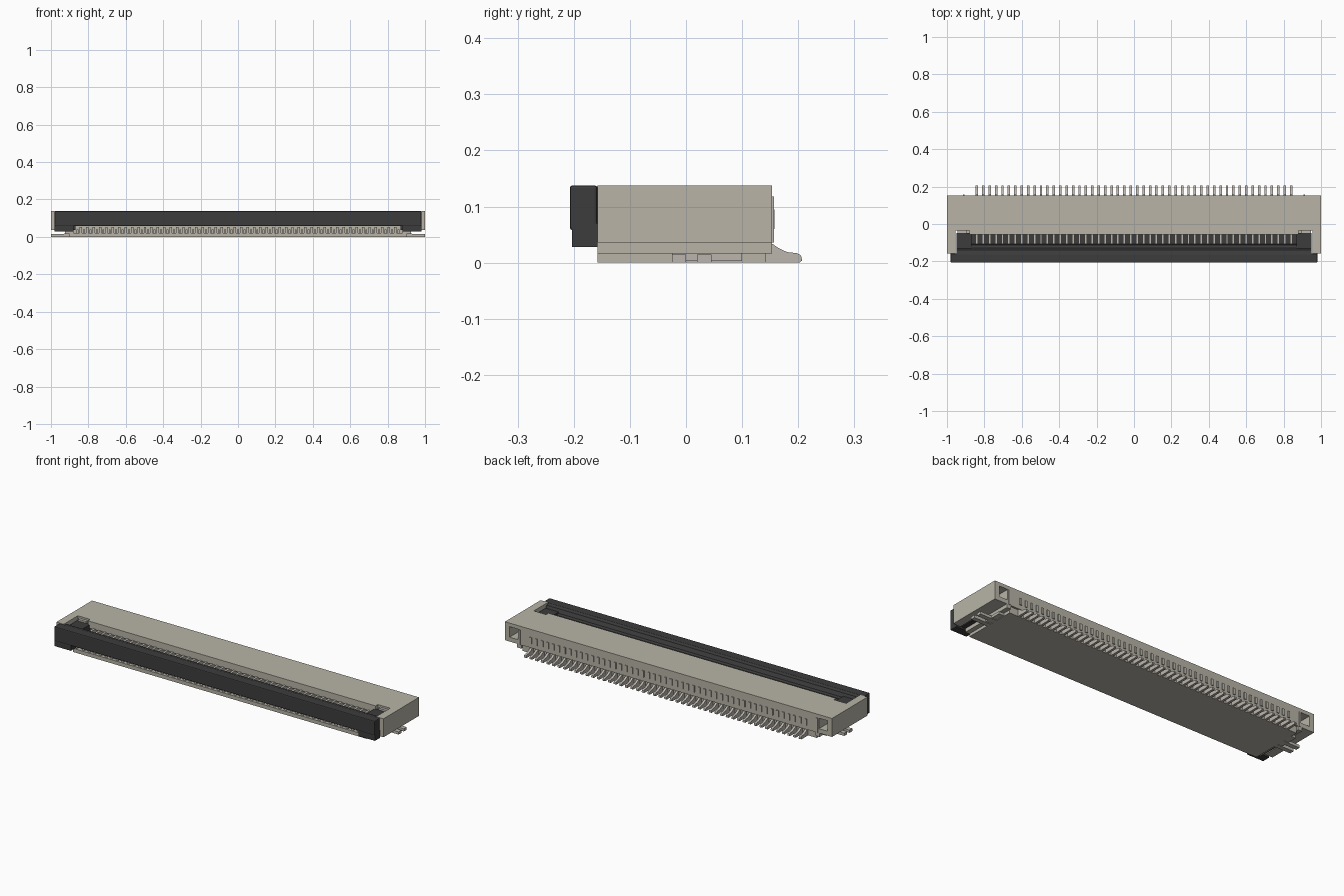
import bpy, bmesh
from mathutils import Vector

cube = bpy.data.objects.get("Cube")
if cube:
    bpy.data.objects.remove(cube, do_unlink=True)


def material(name, rgb):
    m = bpy.data.materials.new(name)
    m.use_nodes = True
    m.diffuse_color = (*rgb, 1)
    m.node_tree.nodes["Principled BSDF"].inputs["Base Color"].default_value = (*rgb, 1)
    return m


BEIGE = material("beige plastic", (0.48, 0.455, 0.39))
METAL = material("pale metal", (0.50, 0.47, 0.42))
DARK = material("dark plastic", (0.046, 0.046, 0.046))


def finish(name, bm, mat):
    bmesh.ops.recalc_face_normals(bm, faces=bm.faces[:])
    mesh = bpy.data.meshes.new(name)
    bm.to_mesh(mesh)
    bm.free()
    mesh.materials.append(mat)
    ob = bpy.data.objects.new(name, mesh)
    bpy.context.scene.collection.objects.link(ob)
    return ob


def add_prism(bm, points, step):
    """Extrude a closed outline of 3D points along a step."""
    face = bm.faces.new([bm.verts.new(p) for p in points])
    top = bmesh.ops.extrude_face_region(bm, geom=[face])["geom"]
    bmesh.ops.translate(bm, vec=Vector(step),
                        verts=[v for v in top if isinstance(v, bmesh.types.BMVert)])


def add_box(bm, x, y, z):
    add_prism(bm, [(x[0], y[0], z[0]), (x[1], y[0], z[0]),
                   (x[1], y[1], z[0]), (x[0], y[1], z[0])], (0, 0, z[1] - z[0]))


def boxes(name, mat, *specs):
    bm = bmesh.new()
    for s in specs:
        add_box(bm, *s)
    return finish(name, bm, mat)


def x_profile(name, mat, profile, x0, x1):
    """Extrude a (y, z) profile along x."""
    bm = bmesh.new()
    add_prism(bm, [(x0, y, z) for y, z in profile], (x1 - x0, 0, 0))
    return finish(name, bm, mat)


def bevel(ob, width):
    b = ob.modifiers.new("edge", "BEVEL")
    b.width, b.segments, b.limit_method = width, 2, "ANGLE"


# Housing: roof, back wall and floor
boxes("housing_roof", BEIGE, ((-.88, .88), (-.055, .153), (.10, .138)))
boxes("housing_back_wall", BEIGE,
      ((-.88, .88), (.08, .153), (.036, .10)),
      ((-.90, .90), (.08, .143), (0, .036)))
boxes("housing_floor", BEIGE, ((-.90, .90), (-.158, .08), (0, .02)))

# Housing ends with square pockets in the back, and solder tabs
for side, label in ((1, "left"), (-1, "right")):
    plan = [(.88, .153), (1, .153), (1, -.158), (.955, -.158), (.955, -.035), (.88, -.035)]
    bm = bmesh.new()
    add_prism(bm, [(side * x, y, .036) for x, y in plan], (0, 0, .102))
    end = finish(label + "_housing_end", bm, BEIGE)

    def span(a, b):
        return tuple(sorted((side * a, side * b)))

    cutter = boxes(label + "_pocket_cutter", BEIGE, (span(.92, .972), (.07, .2), (.06, .118)))
    cutter.hide_render = True
    cutter.hide_viewport = True
    cut = end.modifiers.new("pocket", "BOOLEAN")
    cut.object, cut.operation, cut.solver = cutter, "DIFFERENCE", "EXACT"

    boxes(label + "_lower_end", BEIGE,
          (span(.88, .90), (-.158, .143), (.02, .036)),
          (span(.90, .925), (-.158, .153), (.016, .036)))
    boxes(label + "_solder_tab", METAL,
          (span(.90, 1), (-.025, 0), (0, .015)),
          (span(.90, 1), (.02, .045), (0, .015)),
          (span(.90, .93), (-.025, .10), (.003, .017)))
    boxes(label + "_tab_tail", METAL, (span(.905, .914), (.14, .157), (.036, .118)))
    boxes(label + "_hinge_pin", METAL, (span(.895, .945), (-.05, -.03), (.08, .128)))

    # Dark flap ends
    boxes(label + "_flap_arm", DARK, (span(.87, .95), (-.158, -.048), (.036, .118)))
    boxes(label + "_flap_foot", DARK, (span(.88, .98), (-.203, -.158), (.028, .07)))

# Flap: front bar and sloping inner shelf
bar = boxes("flap_bar", DARK, ((-.98, .98), (-.207, -.158), (.058, .138)))
bevel(bar, .005)
shelf = [(-.16, .058), (-.055, .058), (-.055, .085), (-.108, .085),
         (-.112, .108), (-.128, .112), (-.138, .132), (-.16, .136)]
x_profile("flap_shelf", DARK, shelf, -.95, .95)

# Row of contacts: lower arm, upper arm, stub through the back wall, solder tail
COUNT, PITCH = 50, .0343
tail = [(.13, 0), (.202, 0), (.207, .004), (.205, .013), (.198, .017),
        (.18, .019), (.165, .026), (.155, .033), (.14, .036), (.13, .036)]
arms, tails = bmesh.new(), bmesh.new()
for i in range(COUNT):
    x = (i - (COUNT - 1) / 2) * PITCH
    w = .0065
    add_box(arms, (x - w, x + w), (-.15, .09), (.02, .052))
    add_box(arms, (x - w, x + w), (-.108, .09), (.08, .104))
    add_box(arms, (x - w, x + w), (.14, .158), (.06, .095))
    add_prism(tails, [(x - w, y, z) for y, z in tail], (2 * w, 0, 0))
finish("contact_arms", arms, METAL)
finish("contact_tails", tails, METAL)

# Thin ribs between the contacts at the cable slot
ribs = bmesh.new()
for i in range(COUNT + 1):
    x = (i - COUNT / 2) * PITCH
    add_box(ribs, (x - .005, x + .005), (-.14, .08), (.02, .04))
finish("floor_ribs", ribs, BEIGE)
